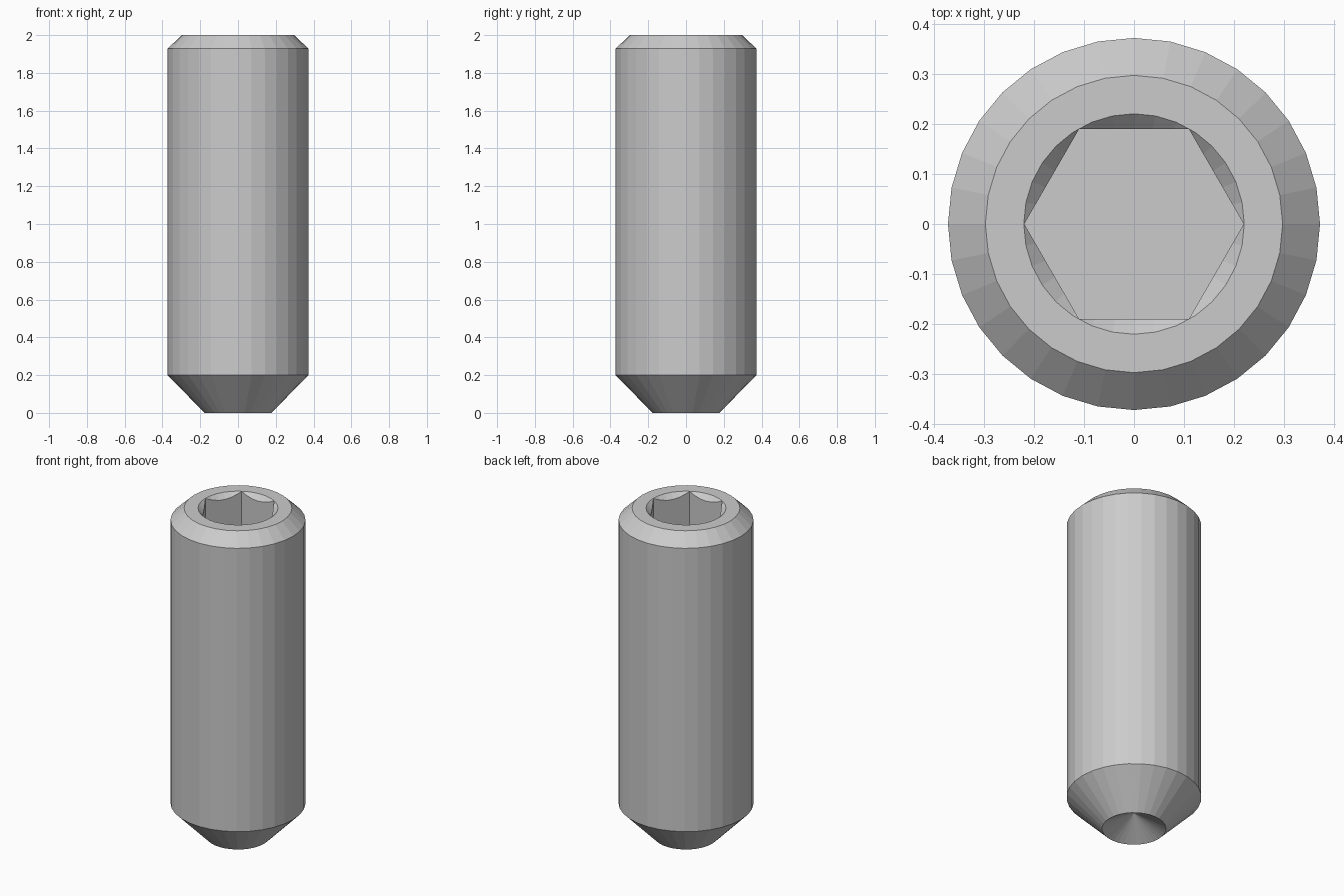
import bpy, bmesh
from math import pi, cos, sin

if "Cube" in bpy.data.objects:
    bpy.data.objects.remove(bpy.data.objects["Cube"])


def lathe(name, profile, sides):
    """Closed solid of revolution from (radius, z) pairs, listed bottom to top; radius 0 makes a tip."""
    bm = bmesh.new()
    rings = []
    for r, z in profile:
        if r == 0:
            rings.append([bm.verts.new((0, 0, z))] * sides)
        else:
            rings.append([bm.verts.new((r * cos(2 * pi * i / sides), r * sin(2 * pi * i / sides), z))
                          for i in range(sides)])
    for a, b in zip(rings, rings[1:]):
        for i in range(sides):
            j = (i + 1) % sides
            bm.faces.new(list(dict.fromkeys((a[i], a[j], b[j], b[i]))))
    for ring, (r, z) in zip((rings[0], rings[-1]), (profile[0], profile[-1])):
        if r > 0:
            bm.faces.new(ring)
    bmesh.ops.recalc_face_normals(bm, faces=bm.faces)
    mesh = bpy.data.meshes.new(name)
    bm.to_mesh(mesh)
    bm.free()
    obj = bpy.data.objects.new(name, mesh)
    bpy.context.collection.objects.link(obj)
    return obj


# Screw body: hollow cup point, bevelled tip, shank, chamfered top
body = lathe("set_screw", [(0, 0.10), (0.177, 0), (0.373, 0.2), (0.373, 1.928), (0.298, 2.0)], 32)

# Hex socket and its 45 degree countersink
hex_cutter = lathe("hex_socket_cutter", [(0.22, 1.56), (0.22, 2.1)], 6)
sink_cutter = lathe("countersink_cutter", [(0.141, 1.92), (0.251, 2.03)], 32)

for cutter in (hex_cutter, sink_cutter):
    mod = body.modifiers.new(cutter.name, 'BOOLEAN')
    mod.operation = 'DIFFERENCE'
    mod.solver = 'EXACT'
    mod.object = cutter
    cutter.hide_render = True
    cutter.hide_set(True)
